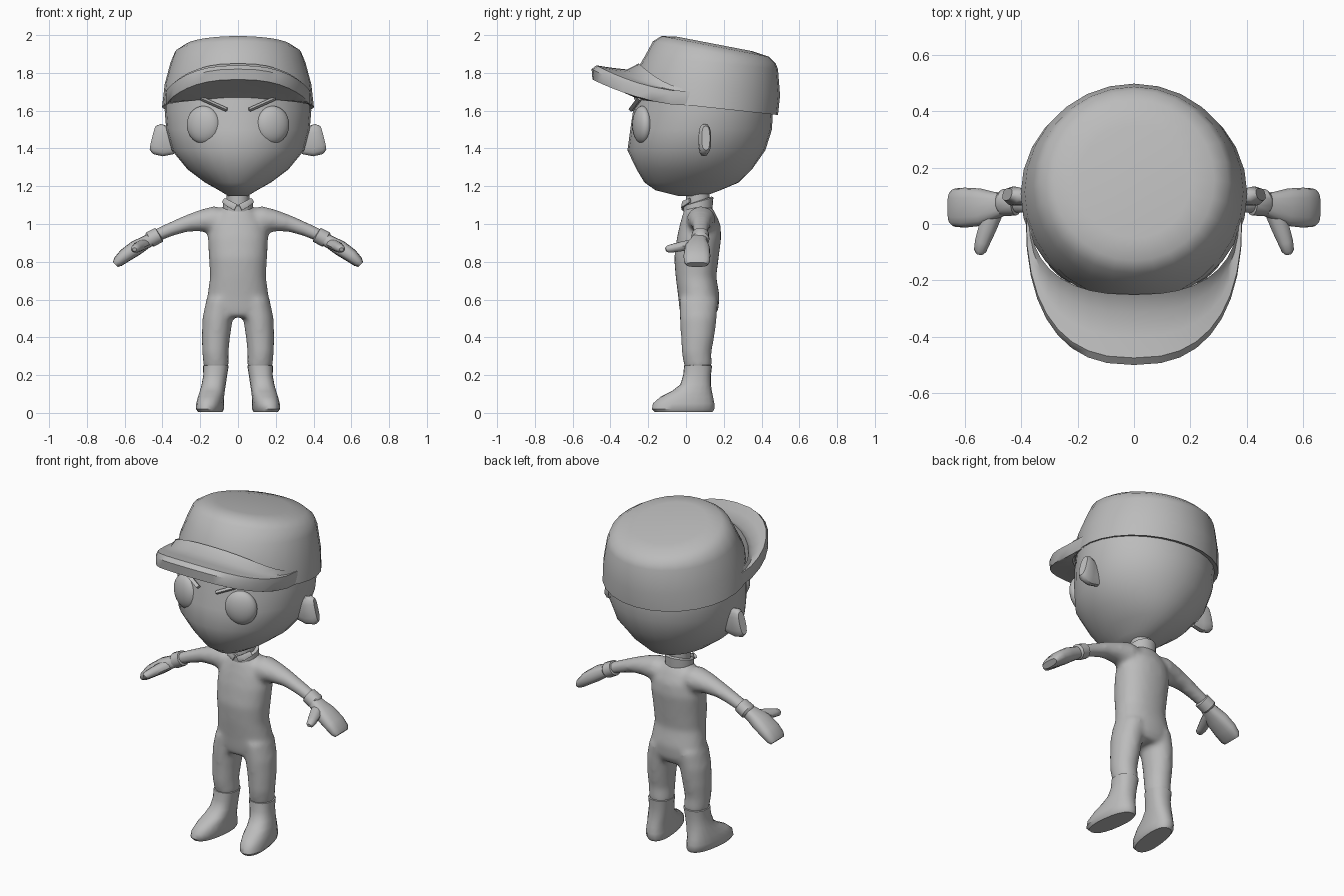
import bpy, bmesh, math
from mathutils import Vector, Matrix

cube = bpy.data.objects.get("Cube")
if cube:
    bpy.data.objects.remove(cube)

GREY = (0.5, 0.5, 0.5, 1)
grey = bpy.data.materials.new("plain_grey")
grey.use_nodes = True
grey.diffuse_color = GREY
grey.node_tree.nodes["Principled BSDF"].inputs["Base Color"].default_value = GREY


def spow(v, e):
    return math.copysign(abs(v) ** e, v)


def hoop(hw, yf, zf, yb, zb, cx=0, n=28, e=1.0, lean=0):
    """Ring through a front and a back point, with a half width."""
    ring = []
    for i in range(n):
        a = 2 * math.pi * i / n
        t = (1 + spow(math.sin(a), e)) / 2
        y = yf + (yb - yf) * t
        ring.append((cx + hw * spow(math.cos(a), e) - lean * y, y, zf + (zb - zf) * t))
    return ring


def tube(path, side, n=14, e=1.0):
    """Rings along a path of (x, y, z, half thickness, half width)."""
    pts = [Vector(p[:3]) for p in path]
    rings = []
    for i, p in enumerate(path):
        along = (pts[min(i + 1, len(pts) - 1)] - pts[max(i - 1, 0)]).normalized()
        wide = (Vector(side) - along * along.dot(Vector(side))).normalized()
        thick = along.cross(wide)
        angles = [2 * math.pi * k / n for k in range(n)]
        rings.append([pts[i] + wide * p[4] * spow(math.cos(a), e)
                      + thick * p[3] * spow(math.sin(a), e) for a in angles])
    return rings


def skin(bm, rings, flip=1):
    """Bridge rings in order and close both ends."""
    rows = [[bm.verts.new((flip * p[0], p[1], p[2])) for p in r] for r in rings]
    n = len(rows[0])
    for a, b in zip(rows, rows[1:]):
        for i in range(n):
            bm.faces.new((a[i], a[(i + 1) % n], b[(i + 1) % n], b[i]))
    bm.faces.new(rows[0])
    bm.faces.new(rows[-1])


def finish(name, bm, angle=40):
    bmesh.ops.recalc_face_normals(bm, faces=bm.faces)
    mesh = bpy.data.meshes.new(name)
    bm.to_mesh(mesh)
    bm.free()
    ob = bpy.data.objects.new(name, mesh)
    bpy.context.collection.objects.link(ob)
    mesh.materials.append(grey)
    bpy.ops.object.select_all(action='DESELECT')
    ob.select_set(True)
    bpy.context.view_layer.objects.active = ob
    bpy.ops.object.shade_smooth_by_angle(angle=math.radians(angle))
    return ob


def part(name, rings, angle=40):
    bm = bmesh.new()
    skin(bm, rings)
    return finish(name, bm, angle)


def pair(name, rings, angle=40):
    for label, flip in (("left_", 1), ("right_", -1)):
        bm = bmesh.new()
        skin(bm, rings, flip)
        finish(label + name, bm, angle)


# Head: z, half width, front, back
HEAD = [(1.148, .05, -.04, .1), (1.178, .1, -.16, .18), (1.22, .175, -.22, .28),
        (1.29, .268, -.262, .35), (1.39, .35, -.31, .42), (1.5, .38, -.295, .455),
        (1.6, .388, -.28, .46), (1.7, .385, -.26, .45)]
part("head", [hoop(w, f, z, b, z) for z, w, f, b in HEAD])

# Cap crown: half width, front y and z, back y and z
CROWN = [(.395, -.27, 1.665, .475, 1.585), (.402, -.275, 1.66, .487, 1.577),
         (.388, -.27, 1.8, .498, 1.68), (.357, -.217, 1.89, .487, 1.82),
         (.335, -.175, 1.967, .475, 1.85), (.285, -.13, 1.995, .44, 1.885),
         (.2, -.05, 1.992, .35, 1.915)]
part("cap_crown", [hoop(*c) for c in CROWN])

# Cap brim: one closed section swept round the front half
brim = []
STEPS = 18
for k in range(STEPS + 1):
    t = math.pi * k / STEPS
    c, s = spow(math.cos(t), .8), abs(math.sin(t)) ** .8
    rise = s * s
    top, low = 1.70 + .14 * rise, 1.63 + .135 * rise

    def at(f, z):
        """Point between the crown (f=0) and the outer edge (f=1)."""
        return ((.37 + .015 * f) * c, .05 - (.3 + .25 * f) * s, z)
    brim.append([at(0, top + .01), at(.25, top - .022 * s), at(.6, top - .012 * s),
                 at(.9, top), at(1, top - .02), at(.98, low), at(.9, low - .005),
                 at(0, 1.64 + .02 * rise)])
part("cap_brim", brim)

# Eyes and brows
for label, flip in (("left", 1), ("right", -1)):
    bm = bmesh.new()
    bmesh.ops.create_uvsphere(bm, u_segments=24, v_segments=14, radius=1)
    place = (Matrix.Translation((flip * .183, -.232, 1.525))
             @ Matrix.Rotation(flip * math.radians(18), 4, 'Z')
             @ Matrix.Diagonal((.092, .047, .1, 1)))
    bmesh.ops.transform(bm, matrix=place, verts=bm.verts)
    finish(label + "_eye", bm)
brow = [(.06, -.29, 1.605, .011, .016), (.195, -.245, 1.665, .011, .016)]
pair("brow", tube(brow, (0, 1, 0), n=4), 20)

# Ears
EAR = [(.34, .095, 1.44, .07, .025), (.39, .095, 1.44, .082, .03),
       (.43, .1, 1.45, .082, .034), (.45, .105, 1.455, .066, .022)]
pair("ear", tube(EAR, (0, 1, 0), n=16, e=.75))

# Neck and collar
part("neck", [hoop(.06, .0, z, .125, z, n=16) for z in (1.05, 1.2)])
part("collar", [hoop(.08, -.015, 1.065, .14, 1.08, n=20),
                hoop(.078, -.018, 1.095, .145, 1.14, n=20),
                hoop(.066, .0, 1.1, .135, 1.145, n=20)])

# Collar flaps meeting in a notch at the front
flap = [(.012, -.018, 1.088, .02, .008), (.045, -.016, 1.105, .02, .008),
        (.075, .02, 1.125, .016, .008)]
pair("collar_flap", tube(flap, (0, 1, 0), n=6))

# Suit: torso, arms and legs blended into one surface
TORSO = [(1.1, .06, .0, .13), (1.06, .105, -.015, .155), (1.0, .145, -.032, .182),
         (.93, .16, -.048, .187), (.82, .154, -.063, .173), (.72, .148, -.055, .16),
         (.62, .162, -.042, .178), (.55, .17, -.035, .172), (.505, .14, -.025, .15)]
LEG = [(.6, .092, .076, -.035, .17), (.5, .108, .081, -.033, .163),
       (.4, .117, .075, -.027, .15), (.32, .12, .07, -.023, .135),
       (.235, .115, .066, -.008, .138)]
ARM = [(.05, .08, 1.02, .06, .07), (.13, .08, 1.022, .073, .078),
       (.2, .08, 1.017, .057, .064), (.28, .08, 1.0, .043, .05),
       (.36, .078, .97, .037, .042), (.44, .076, .935, .034, .038)]
bm = bmesh.new()
skin(bm, [hoop(w, f, z, b, z, e=.9) for z, w, f, b in TORSO])
for flip in (1, -1):
    skin(bm, [hoop(w, f, z, b, z, cx=x) for z, x, w, f, b in LEG], flip)
    skin(bm, tube(ARM, (0, 1, 0), n=20), flip)
suit = finish("suit", bm)
blend = suit.modifiers.new("blend", 'REMESH')
blend.mode = 'VOXEL'
blend.voxel_size = .014
blend.use_smooth_shade = True
soften = suit.modifiers.new("soften", 'SMOOTH')
soften.factor = .5
soften.iterations = 8

# Boots: z, centre x, half width, front, back
BOOT = [(.004, .145, .06, -.165, .14), (.02, .147, .07, -.18, .15),
        (.05, .147, .07, -.175, .15), (.085, .143, .068, -.135, .143),
        (.115, .138, .066, -.075, .137), (.15, .131, .064, -.03, .132),
        (.2, .122, .063, -.015, .132), (.25, .117, .068, -.01, .138),
        (.253, .116, .06, -.002, .13)]
pair("boot", [hoop(w, f, z, b, z, cx=x, n=20, e=.85, lean=.12 * (1 - z * 4))
              for z, x, w, f, b in BOOT])

# Gloves: cuff, mitten and thumb
CUFF = [(.415, .076, .945, .034, .036), (.418, .076, .943, .043, .046),
        (.465, .076, .918, .044, .048), (.475, .076, .912, .034, .038)]
MITTEN = [(.44, .076, .93, .032, .034), (.49, .066, .902, .035, .048),
          (.54, .06, .873, .041, .066), (.6, .058, .832, .037, .071),
          (.635, .058, .8, .029, .068), (.649, .058, .785, .018, .056)]
THUMB = [(.495, .05, .895, .028, .034), (.52, -.015, .883, .027, .032),
         (.538, -.065, .873, .024, .027), (.546, -.095, .868, .02, .022),
         (.548, -.107, .865, .01, .012)]
pair("glove_cuff", tube(CUFF, (0, 1, 0)))
pair("glove_mitten", tube(MITTEN, (0, 1, 0), n=16, e=.75))
pair("glove_thumb", tube(THUMB, (1, 0, 0), n=10))
